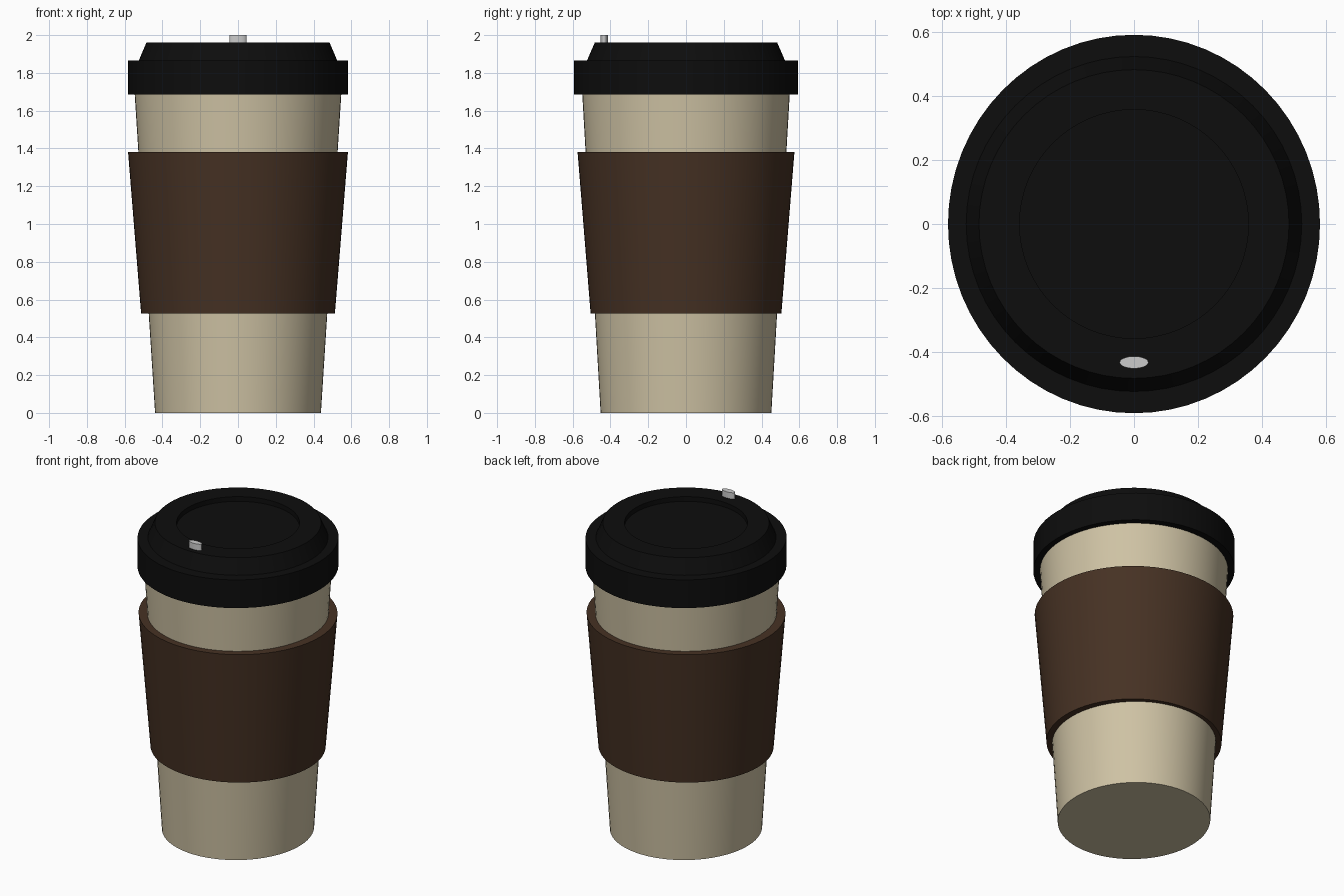
import bpy, bmesh, math

if "Cube" in bpy.data.objects:
    bpy.data.objects.remove(bpy.data.objects["Cube"])

SIDES = 64


def material(name, rgb):
    m = bpy.data.materials.new(name)
    m.diffuse_color = (*rgb, 1)
    m.use_nodes = True
    m.node_tree.nodes["Principled BSDF"].inputs["Base Color"].default_value = m.diffuse_color
    return m


def revolve(name, rings, mat=None, centre=(0, 0), closed=False, sides=SIDES):
    """Loft elliptical rings (rx, ry, z); cap the ends, or join them into a tube."""
    bm = bmesh.new()
    loops = []
    for rx, ry, z in rings:
        loops.append([bm.verts.new((centre[0] + rx * math.cos(2 * math.pi * i / sides),
                                    centre[1] + ry * math.sin(2 * math.pi * i / sides), z))
                      for i in range(sides)])
    pairs = list(zip(loops, loops[1:]))
    if closed:
        pairs.append((loops[-1], loops[0]))
    else:
        bm.faces.new(loops[0][::-1])
        bm.faces.new(loops[-1])
    for a, b in pairs:
        for i in range(sides):
            j = (i + 1) % sides
            bm.faces.new((a[i], a[j], b[j], b[i]))
    bmesh.ops.recalc_face_normals(bm, faces=bm.faces[:])
    mesh = bpy.data.meshes.new(name)
    bm.to_mesh(mesh)
    bm.free()
    ob = bpy.data.objects.new(name, mesh)
    bpy.context.collection.objects.link(ob)
    if mat:
        mesh.materials.append(mat)
    bpy.ops.object.select_all(action='DESELECT')
    ob.select_set(True)
    bpy.context.view_layer.objects.active = ob
    bpy.ops.object.shade_smooth_by_angle(angle=math.radians(25))
    return ob


paper = material("paper", (0.617, 0.54, 0.37))
card = material("card", (0.061, 0.031, 0.017))
plastic = material("plastic", (0.004, 0.004, 0.004))

# Tapered cup body
revolve("cup_body", [(0.439, 0.452, 0), (0.549, 0.551, 1.72)], paper)

# Cardboard sleeve around the cup
revolve("sleeve", [(0.513, 0.505, 0.526), (0.582, 0.574, 1.38),
                   (0.525, 0.525, 1.38), (0.470, 0.478, 0.526)], card, closed=True)

# Lid: wide rim band, sloped shoulder, raised ring and shallow recess
revolve("lid", [(0.582, 0.592, 1.685), (0.582, 0.592, 1.866), (0.525, 0.524, 1.866),
                (0.485, 0.483, 1.96), (0.358, 0.358, 1.96), (0.358, 0.358, 1.93)], plastic)

# Small oval sip spout at the front of the lid (default grey)
revolve("sip_spout", [(0.045, 0.019, 1.95), (0.045, 0.019, 2.0)],
        centre=(0, -0.433), sides=32)
